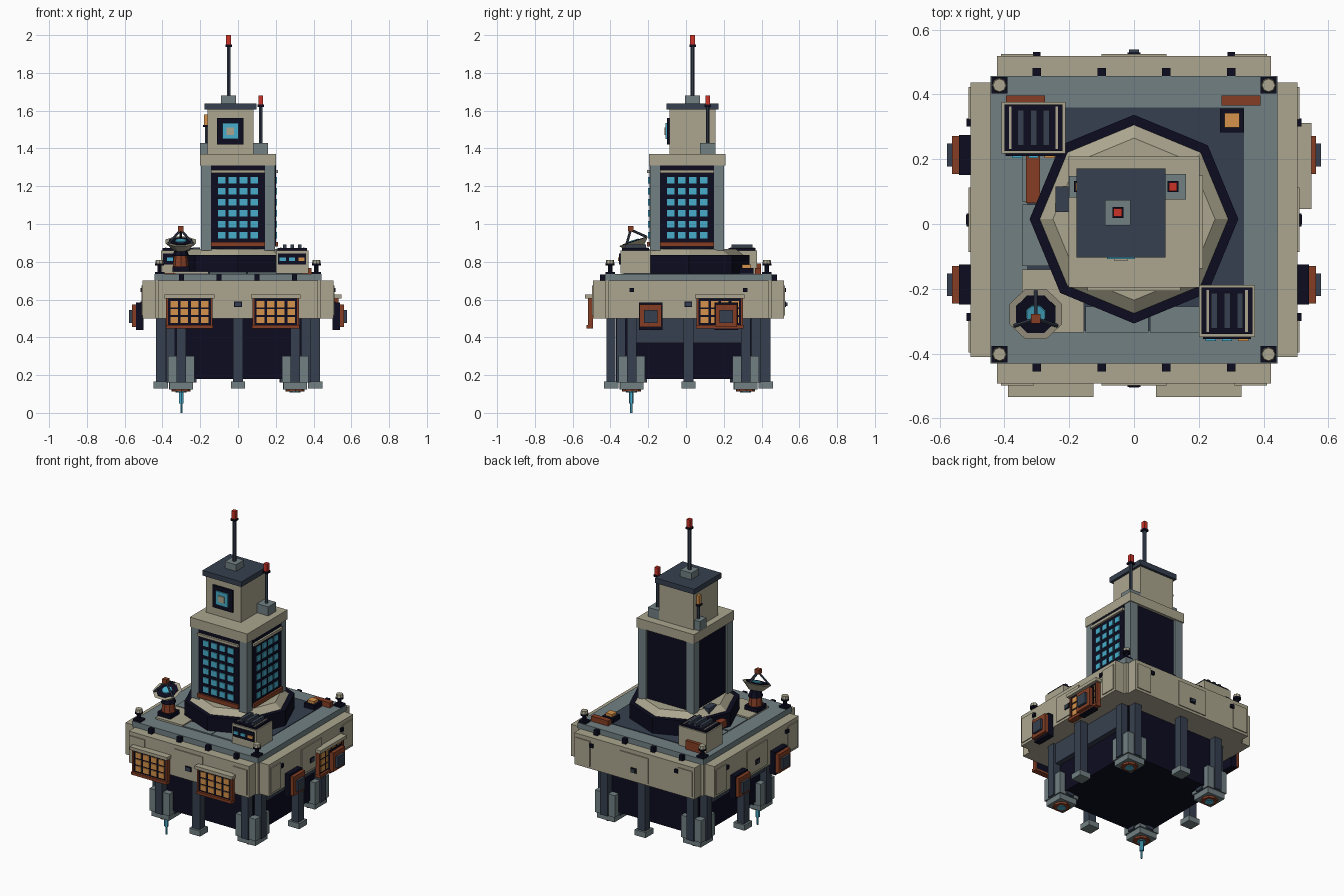
import bpy, bmesh, math
from mathutils import Vector, Matrix

if "Cube" in bpy.data.objects:
    bpy.data.objects.remove(bpy.data.objects["Cube"])

COLS = {
    'cream': (0.41, 0.38, 0.275), 'grey': (0.168, 0.216, 0.227), 'slate': (0.037, 0.051, 0.08),
    'navy': (0.0037, 0.0037, 0.0144), 'rust': (0.235, 0.048, 0.018), 'amber': (0.665, 0.287, 0.069),
    'cyan': (0.065, 0.42, 0.6), 'red': (0.578, 0.032, 0.021)}
MAT = {}
for n, c in COLS.items():
    MAT[n] = bpy.data.materials.new(n)
    MAT[n].diffuse_color = (*c, 1)
CY = 0.013  # body centre in y


def obj(name, bm, col):
    me = bpy.data.meshes.new(name)
    bm.to_mesh(me)
    bm.free()
    me.materials.append(MAT[col])
    o = bpy.data.objects.new(name, me)
    bpy.context.collection.objects.link(o)
    return o


def boxes(name, col, items, M=Matrix()):
    """Axis-aligned boxes (x0,x1,y0,y1,z0,z1) joined into one part."""
    bm = bmesh.new()
    for x0, x1, y0, y1, z0, z1 in items:
        S = Matrix.Diagonal((abs(x1 - x0), abs(y1 - y0), z1 - z0, 1))
        T = Matrix.Translation(((x0 + x1) / 2, (y0 + y1) / 2, (z0 + z1) / 2))
        bmesh.ops.create_cube(bm, size=1, matrix=M @ T @ S)
    return obj(name, bm, col)


def sq(x, y, h, z0, z1):
    return (x - h, x + h, y - h, y + h, z0, z1)


def cone(name, col, p, r0, r1, h, n=8, rot=0, M=None):
    bm = bmesh.new()
    M = M if M is not None else Matrix.Translation(p)
    bmesh.ops.create_cone(bm, cap_ends=True, segments=n, radius1=r0, radius2=r1, depth=h,
                          matrix=M @ Matrix.Translation((0, 0, h / 2)) @ Matrix.Rotation(rot, 4, 'Z'))
    return obj(name, bm, col)


def rod(name, col, a, b, r, n=6):
    a, b = Vector(a), Vector(b)
    M = Matrix.Translation(a) @ (b - a).to_track_quat('Z', 'Y').to_matrix().to_4x4()
    return cone(name, col, a, r, r, (b - a).length, n, 0, M)


def side(i):
    """Local frame whose -y side is turned to front(0), right(1), back(2), left(3)."""
    return Matrix.Translation((0, CY, 0)) @ Matrix.Rotation(i * math.pi / 2, 4, 'Z')


NAMES = ['front', 'right', 'back', 'left']

# lower core, body and deck
boxes('core', 'navy', [sq(0, CY, .335, .18, .52)])
boxes('side_beams', 'slate', [(s * .335, s * .37, CY - .32, CY + .32, .37, .5) for s in (-1, 1)])
boxes('body', 'cream', [sq(0, CY, .44, .5, .70)])
boxes('deck', 'grey', [sq(0, CY, .443, .70, .735)])
boxes('deck_inlay', 'slate', [(-.33, .34, -.33, .36, .735, .739)])
boxes('deck_tiles', 'grey', [(-.345, -.25, -.13, .06, .739, .745), (-.15, .045, -.335, -.255, .739, .745),
                             (.05, .2, -.335, -.255, .739, .745), (-.345, -.21, .07, .22, .739, .743)])
for i, nm in enumerate(NAMES):
    M = side(i)
    boxes(nm + '_cladding', 'cream', [(-.423, .423, -.505, -.43, .5, .70)], M)
    boxes(nm + '_panels', 'cream', [(a, b, -.511, -.50, .515, .675) for a, b in
                                    ((-.41, -.31), (-.1, .1), (.31, .41))], M)
    # middle leg with foot
    boxes(nm + '_leg', 'slate', [(-.027, .027, -.435, -.385, .15, .5)], M)
    boxes(nm + '_foot', 'grey', [(-.038, .038, -.448, -.37, .13, .165)], M)
    # corner thruster
    boxes(nm + '_thruster', 'grey', [sq(-.3, -.304, .07, .16, .3), sq(-.3, -.304, .062, .125, .16)], M)
    boxes(nm + '_thruster_post', 'slate', [(-.325, -.275, -.384, -.224, .16, .5),
                                           (-.38, -.22, -.329, -.279, .16, .5)], M)
    cone(nm + '_thruster_ring', 'rust', 0, .048, .05, .02, 8, 0, M @ Matrix.Translation((-.3, -.304, .113)))
    cone(nm + '_thruster_glow', 'cyan', 0, .027, .027, .02, 8, 0, M @ Matrix.Translation((-.3, -.304, .109)))
    # corner lamp
    L = M @ Matrix.Translation((-.415, -.415, .735))
    boxes(nm + '_lamp_base', 'navy', [sq(0, 0, .025, 0, .012)], L)
    cone(nm + '_lamp_stem', 'navy', 0, .012, .012, .06, 6, 0, L)
    cone(nm + '_lamp_collar', 'navy', 0, .024, .024, .012, 8, 0, L @ Matrix.Translation((0, 0, .045)))
    cone(nm + '_lamp_cap', 'cream', 0, .023, .02, .018, 8, 0, L @ Matrix.Translation((0, 0, .057)))
    # lugs
    lug = [(x - .012, x + .012, -.517, -.5, .64, .662) for x in (-.3, .3)] if i else []
    boxes(nm + '_lugs', 'navy', lug + [(-.02, .02, -.516, -.5, .56, .59)], M)
    boxes(nm + '_lug_face', 'slate', [(-.015, .015, -.525 if i == 2 else -.518, -.5, .565, .585)], M)
boxes('edge_cleats', 'navy', [sq(x, CY + s * .455, .013, .70, .732) for s in (-1, 1) for x in (-.3, -.1, .1, .3)])
rod('thruster_jet', 'cyan', (-.3, -.29, .05), (-.3, -.29, .12), .013)
rod('thruster_jet_tip', 'cyan', (-.3, -.29, 0), (-.3, -.29, .06), .006)


# lit body windows: centre x in the local side frame
def body_window(nm, cx, M):
    y = -.505
    boxes(nm + '_back', 'navy', [(cx - .118, cx + .118, y - .022, y, .46, .61)], M)
    boxes(nm + '_panes', 'amber', [(cx - .081 + c * .054 - .02, cx - .081 + c * .054 + .02, y - .027, y - .015,
                                    .475 + r * .042, .508 + r * .042) for c in range(4) for r in range(3)], M)
    boxes(nm + '_trim', 'rust', [(cx - .125, cx + .125, y - .036, y, .448, .465)] +
          [(cx + s * .113, cx + s * .123, y - .028, y, .46, .605) for s in (-1, 1)], M)
    boxes(nm + '_hood', 'cream', [(cx - .132, cx + .132, y - .042, y, .606, .626)], M)


body_window('front_left_window', -.257, side(0))
body_window('front_right_window', .2, side(0))
body_window('right_window', .166, side(1))

# side vents
for i in (1, 3):
    for x in (-.2, .2):
        M, nm = side(i) @ Matrix.Translation((x, 0, 0)), NAMES[i] + '_vent'
        boxes(nm + '_box', 'navy', [(-.062, .062, -.54, -.5, .44, .585)], M)
        boxes(nm + '_frame', 'rust', [(-.058, .058, -.562, -.53, .455, .575)], M)
        boxes(nm + '_core', 'slate', [(-.035, .035, -.577, -.55, .475, .545)], M)

# octagonal plinth
cone('plinth', 'navy', (0, 0.015, .735), .322, .322, .1)
cone('plinth_cap', 'cream', (0, 0.015, .83), .297, .25, .037)

# tower
TY = .006
boxes('tower_core', 'navy', [sq(0, TY, .183, .86, 1.31)])
boxes('tower_corners', 'grey', [sq(a * .168, TY + b * .168, .028, .86, 1.31) for a in (-1, 1) for b in (-1, 1)])
boxes('tower_crown', 'cream', [sq(0, TY, .202, 1.31, 1.37)])
for i in (0, 1):
    M, nm = Matrix.Translation((0, TY, 0)) @ Matrix.Rotation(i * math.pi / 2, 4, 'Z'), NAMES[i] + '_tower'
    boxes(nm + '_frame', 'navy', [(-.143, .143, -.2, -.18, .88, 1.31)], M)
    boxes(nm + '_panes', 'cyan', [(-.087 + c * .058 - .02, -.087 + c * .058 + .02, -.206, -.195,
                                   .922 + r * .0585, .957 + r * .0585) for c in range(4) for r in range(6)], M)
    boxes(nm + '_hood', 'cream', [(-.143, .143, -.213, -.19, 1.27, 1.287)], M)
    boxes(nm + '_sill', 'rust', [(-.143, .143, -.212, -.19, .88, .905)], M)

# cabin and its screen
KX, KY = -.04, .034
boxes('cabin', 'cream', [sq(KX, KY, .122, 1.37, 1.61)])
boxes('cabin_roof', 'slate', [sq(KX, KY, .137, 1.605, 1.638)])
for nm, col, h, d in (('frame', 'navy', .07, .012), ('screen', 'cyan', .043, .02), ('centre', 'cream', .02, .026)):
    boxes('cabin_' + nm, col, [(KX - h, KX + h, KY - .122 - d, KY - .12, 1.492 - h, 1.492 + h)])


# masts with tip lights
def mast(nm, x, y, base, z0, zb, z1, z2, r, tip):
    boxes(nm + '_base', 'grey', [sq(x, y, base, z0, zb)])
    rod(nm + '_pole', 'slate', (x, y, zb), (x, y, z1), r)
    boxes(nm + '_collar', 'navy', [sq(x, y, .017, z1 - .012, z1)])
    boxes(nm + '_light', tip, [sq(x, y, .0125, z1, z2)])


mast('main_mast', -.05, .035, .039, 1.638, 1.68, 1.95, 2.0, .011, 'red')
mast('right_mast', .12, .115, .04, 1.37, 1.428, 1.632, 1.68, .01, 'red')
mast('left_mast', -.168, .115, .033, 1.37, 1.43, 1.525, 1.58, .008, 'amber')


# rooftop cooling units
def cooler(nm, x, y, w):
    d = .08
    boxes(nm + '_case', 'cream', [(x - w, x + w, y - d, y + d, .737, .86)])
    boxes(nm + '_grille', 'navy', [(x - w + .008, x + w - .008, y - d + .008, y + d - .008, .86, .872)])
    boxes(nm + '_rim', 'cream', [(x + s * (w - .022), x + s * (w - .03), y - d + .015, y + d - .015, .865, .876)
                                 for s in (-1, 1)])
    boxes(nm + '_slats', 'slate', [(x + k * .04 - .01, x + k * .04 + .01, y - .055, y + .055, .87, .892)
                                   for k in (-1, 0, 1)])
    boxes(nm + '_display', 'navy', [(x - w + .012, x + w - .012, y - d - .007, y - d, .785, .845)])
    boxes(nm + '_cyan_lights', 'cyan', [(x + k - .016, x + k + .016, y - d - .013, y - d, .805, .822) for k in (-.05, 0)])
    boxes(nm + '_amber_light', 'amber', [(x + .034, x + .066, y - d - .013, y - d, .805, .822)])


cooler('front_cooler', .287, -.268, .086)
cooler('back_cooler', -.31, .297, .098)

# pipe from back cooler to plinth
boxes('pipe', 'rust', [(-.333, -.29, .07, .22, .77, .812), (-.333, -.235, .065, .095, .77, .812)])
boxes('pipe_box', 'slate', [(-.242, -.2, .037, .115, .78, .875)])

# deck details
boxes('deck_strips', 'rust', [(.27, .39, .365, .397, .735, .768), (-.395, -.275, .375, .397, .735, .79)])
boxes('beacon_base', 'navy', [sq(.302, .32, .037, .735, .768)])
boxes('beacon', 'amber', [sq(.302, .32, .023, .765, .785)])

# dish
DX, DY = -.303, -.265
boxes('dish_pad', 'cream', [(-.345, -.155, -.335, -.14, .737, .748)])
boxes('dish_base', 'navy', [sq(DX, DY, .045, .745, .775)])
cone('dish_pedestal', 'rust', (DX, DY, .775), .042, .036, .055)
cone('dish_neck', 'navy', (DX, DY, .83), .045, .03, .04)
D = Matrix.Translation((DX, DY, .868)) @ Matrix.Rotation(math.radians(18), 4, 'X')
cone('dish_bowl', 'cream', 0, .045, .087, .042, 8, math.pi / 8, D)
cone('dish_inside', 'navy', 0, .066, .066, .004, 8, math.pi / 8, D @ Matrix.Translation((0, 0, .041)))
cone('dish_centre', 'cyan', 0, .033, .03, .006, 8, math.pi / 8, D @ Matrix.Translation((0, 0, .043)))
feed = D @ Vector((0, .005, .105))
for k in range(3):
    a = math.radians(90 + 120 * k)
    rod('dish_strut', 'slate', D @ Vector((.075 * math.cos(a), .075 * math.sin(a), .042)), feed, .0065)
boxes('dish_feed', 'rust', [sq(feed.x, feed.y, .015, feed.z - .008, feed.z + .02)])

for m in bpy.data.materials:
    if m.users and not m.is_grease_pencil:
        m.use_nodes = True
        m.node_tree.nodes["Principled BSDF"].inputs["Base Color"].default_value = m.diffuse_color
